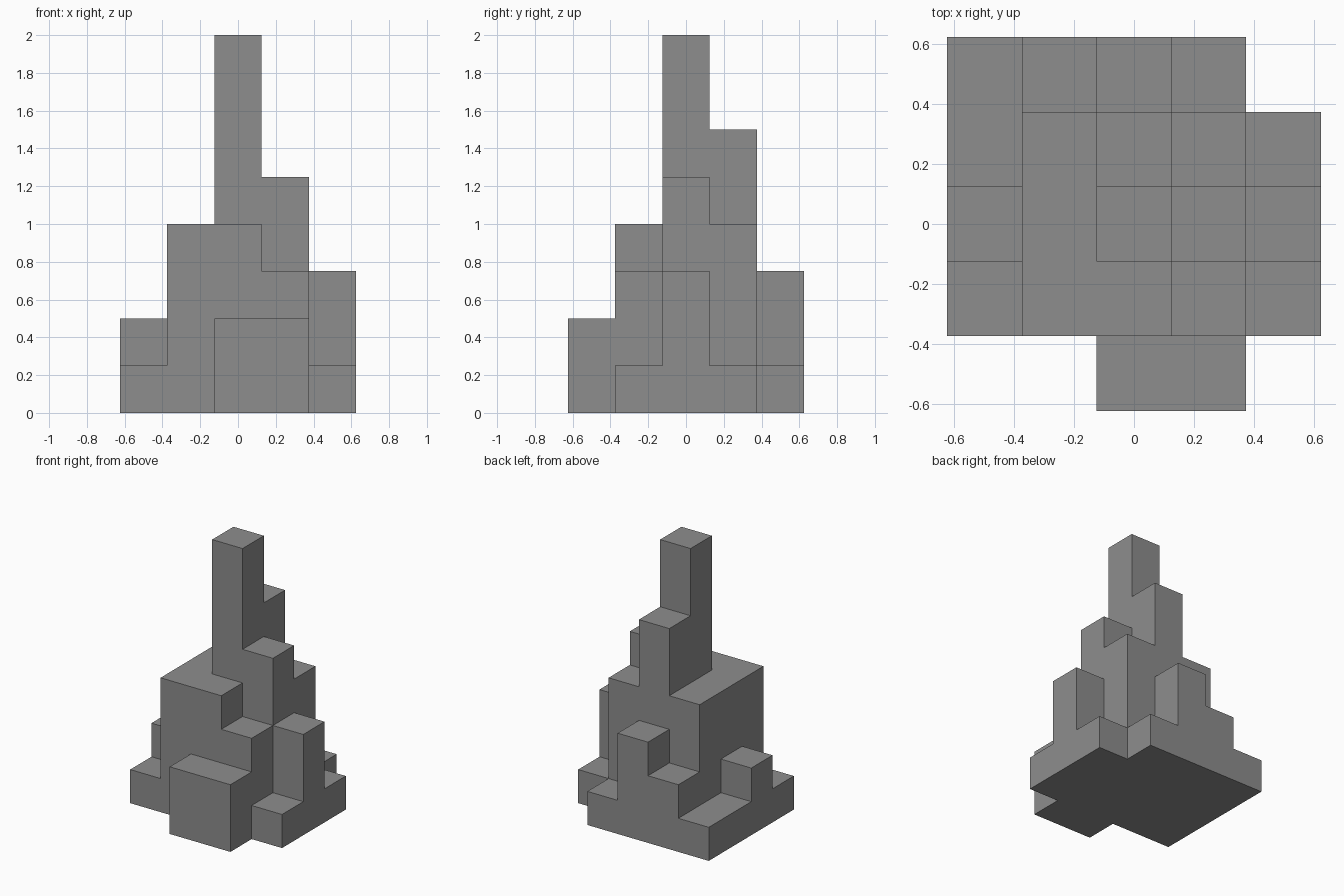
import bpy
import bmesh

cube = bpy.data.objects.get("Cube")
if cube:
    bpy.data.objects.remove(cube, do_unlink=True)

CELL = 0.25
# Column heights in cells: one row per depth step, front to back, left to right
ROWS = ["00220", "14431", "24853", "14641", "12310"]
SIDES = [(1, 0, 0), (-1, 0, 0), (0, 1, 0), (0, -1, 0), (0, 0, 1), (0, 0, -1)]

# Every filled cell of the stepped tower
cells = {(x - 2, y - 2, z)
         for y, row in enumerate(ROWS)
         for x, height in enumerate(row)
         for z in range(int(height))}


def add_side(bm, cell, side):
    """Add the square on one side of a cell."""
    axis = next(i for i in range(3) if side[i])
    u, v = (axis + 1) % 3, (axis + 2) % 3
    corners = [(-1, -1), (1, -1), (1, 1), (-1, 1)]
    if side[axis] < 0:
        corners.reverse()
    verts = []
    for a, b in corners:
        offset = [0, 0, 0]
        offset[axis], offset[u], offset[v] = side[axis], a, b
        point = [(c + o / 2) * CELL for c, o in zip(cell, offset)]
        point[2] += CELL / 2
        verts.append(bm.verts.new(point))
    bm.faces.new(verts)


# Outer shell only: skip sides shared by two cells
bm = bmesh.new()
for cell in sorted(cells):
    for side in SIDES:
        if tuple(c + s for c, s in zip(cell, side)) not in cells:
            add_side(bm, cell, side)
bmesh.ops.remove_doubles(bm, verts=bm.verts, dist=0.001)

# Merge coplanar squares into large flat faces
bmesh.ops.dissolve_limit(bm, angle_limit=0.01, verts=bm.verts, edges=bm.edges)

mesh = bpy.data.meshes.new("stepped_tower")
bm.to_mesh(mesh)
bm.free()
tower = bpy.data.objects.new("stepped_tower", mesh)
bpy.context.collection.objects.link(tower)

# Plain grey stone
stone = bpy.data.materials.new("grey_stone")
stone.use_nodes = True
grey = (0.27, 0.27, 0.27, 1)
stone.diffuse_color = grey
shader = next(n for n in stone.node_tree.nodes if n.type == "BSDF_PRINCIPLED")
shader.inputs["Base Color"].default_value = grey
mesh.materials.append(stone)
